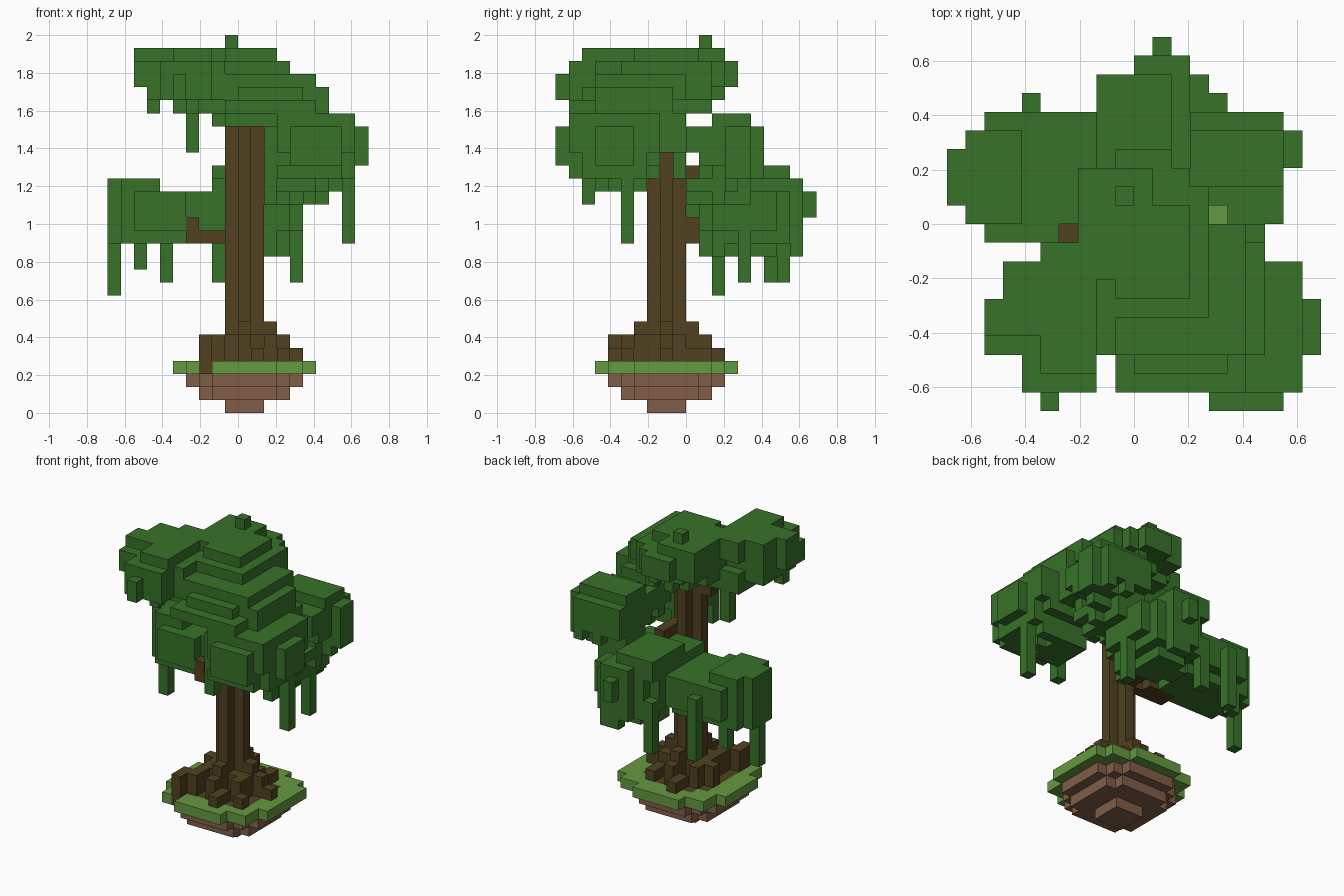
import bpy
import bmesh
import random
from mathutils import Vector

random.seed(4)
UNIT = 2 / 29          # edge of one block
HALF = 10              # blocks from the edge of the grid to its centre

cube = bpy.data.objects.get("Cube")
if cube:
    bpy.data.objects.remove(cube)


def material(name, colour):
    mat = bpy.data.materials.new(name)
    mat.use_nodes = True
    rgba = (*colour, 1)
    mat.diffuse_color = rgba
    mat.node_tree.nodes["Principled BSDF"].inputs["Base Color"].default_value = rgba
    return mat


leaf = material("leaf green", (0.039, 0.168, 0.022))
grass = material("grass green", (0.13, 0.32, 0.052))
bark = material("bark brown", (0.082, 0.053, 0.014))
soil = material("soil brown", (0.22, 0.112, 0.064))


def fill(boxes):
    """All block cells inside boxes given as x, y and z ranges."""
    return {(x, y, z)
            for x0, x1, y0, y1, z0, z1 in boxes
            for x in range(x0, x1)
            for y in range(y0, y1)
            for z in range(z0, z1)}


def disc(x0, x1, y0, y1, z):
    """One layer of cells in a square with rounded corners."""
    cx, cy = (x0 + x1 - 1) / 2, (y0 + y1 - 1) / 2
    rx, ry = (x1 - x0) / 2, (y1 - y0) / 2
    return {(x, y, z)
            for x in range(x0, x1) for y in range(y0, y1)
            if abs((x - cx) / rx) ** 2.4 + abs((y - cy) / ry) ** 2.4 < 1}


def build(name, cells, mat, solid):
    """Make one mesh from the faces of cells that are not against the solid."""
    bm = bmesh.new()
    corners = {}

    def vertex(point):
        key = tuple(round(c) for c in point)
        if key not in corners:
            x, y, z = key
            corners[key] = bm.verts.new(((x - HALF) * UNIT, (y - HALF) * UNIT, z * UNIT))
        return corners[key]

    for cell in sorted(cells):
        for axis in range(3):
            for side in (0, 1):
                step = [0, 0, 0]
                step[axis] = 2 * side - 1
                if tuple(c + s for c, s in zip(cell, step)) in solid:
                    continue
                u, v, base = Vector(), Vector(), Vector(cell)
                u[(axis + 1) % 3] = 1
                v[(axis + 2) % 3] = 1
                base[axis] += side
                loop = [base, base + u, base + u + v, base + v]
                if not side:
                    loop.reverse()
                bm.faces.new([vertex(p) for p in loop])
    mesh = bpy.data.meshes.new(name)
    bm.to_mesh(mesh)
    bm.free()
    mesh.materials.append(mat)
    obj = bpy.data.objects.new(name, mesh)
    bpy.context.collection.objects.link(obj)


def roughen(cells):
    """Hang single blocks below the ledges of a leaf mass."""
    low = min(z for x, y, z in cells)
    return cells | {(x, y, z - 1) for x, y, z in sorted(cells)
                    if z > low and (x, y, z - 1) not in cells and random.random() < 0.1}


def vines(strands, top):
    return fill([(x, x + 1, y, y + 1, z, top) for x, y, z in strands])


# Trunk with a cross-shaped section, spreading roots and branches
trunk = fill([(9, 12, 8, 9, 4, 23), (10, 11, 7, 10, 4, 23)])
roots = disc(7, 14, 5, 12, 3) | fill([
    (9, 13, 8, 9, 4, 7), (10, 11, 6, 11, 4, 7), (10, 11, 5, 12, 4, 6),
    (9, 10, 11, 13, 4, 5), (13, 14, 8, 9, 4, 6), (14, 15, 8, 9, 4, 5),
    (8, 13, 7, 10, 4, 6), (7, 8, 9, 10, 4, 6), (8, 9, 5, 7, 4, 6),
    (12, 13, 6, 7, 4, 6), (13, 14, 5, 6, 4, 5), (12, 13, 10, 12, 4, 5),
    (8, 9, 10, 11, 4, 6), (7, 8, 4, 6, 3, 6), (11, 12, 4, 6, 4, 5)])
branches = fill([
    (6, 10, 9, 10, 13, 14), (6, 7, 9, 10, 14, 15), (6, 9, 10, 11, 13, 14),
    (11, 12, 9, 12, 18, 19), (8, 10, 8, 9, 22, 23), (10, 11, 10, 12, 13, 15)])
wood = trunk | roots | branches

# Floating island: stepped soil under a grass sheet that the roots cut through
island = disc(9, 12, 7, 10, 0) | disc(7, 14, 5, 12, 1) | disc(6, 15, 4, 13, 2)
turf = disc(5, 16, 3, 14, 3) | fill([(15, 16, 9, 12, 3, 4)])

# Crown: a high plateau and a side lobe over a lower shelf
crown = fill([
    (2, 9, 3, 6, 25, 27), (2, 8, 4, 6, 27, 28), (3, 8, 5, 8, 25, 28),
    (5, 8, 2, 9, 26, 28), (4, 8, 1, 8, 24, 27), (3, 10, 3, 8, 24, 26),
    (5, 12, 4, 9, 23, 25), (7, 13, 9, 11, 24, 28), (7, 11, 11, 13, 25, 28),
    (8, 13, 7, 9, 24, 28), (9, 13, 6, 7, 26, 28), (7, 13, 6, 13, 25, 27),
    (9, 12, 12, 14, 25, 27), (9, 14, 5, 12, 24, 27), (9, 13, 4, 11, 23, 26),
    (9, 16, 3, 10, 24, 26), (9, 17, 3, 9, 23, 25)])
shelf = fill([
    (9, 16, 1, 7, 23, 24), (10, 15, 2, 4, 23, 25), (9, 15, 3, 9, 22, 24)])
crown_tips = fill([(9, 10, 11, 12, 28, 29), (5, 6, 0, 1, 24, 26)])

# Front leaf mass on the left side
front = fill([
    (13, 19, 1, 8, 20, 23), (14, 18, 0, 2, 19, 22), (12, 20, 3, 6, 19, 22),
    (12, 18, 2, 8, 19, 22), (14, 19, 2, 7, 18, 20), (13, 18, 1, 6, 18, 19),
    (13, 16, 3, 7, 17, 19), (13, 17, 7, 10, 20, 23), (13, 16, 9, 10, 19, 20)])

# Side leaf mass, with a small gap open to the ground
side = fill([
    (13, 18, 12, 15, 20, 23), (14, 19, 13, 15, 18, 22), (13, 18, 11, 16, 19, 22),
    (13, 18, 10, 12, 20, 22), (13, 17, 10, 14, 17, 18), (13, 17, 12, 15, 18, 19),
    (13, 16, 10, 15, 16, 18)])
gap = fill([(14, 15, 10, 11, 4, 24)])

# Back leaf mass
back = fill([
    (8, 14, 11, 17, 14, 17), (8, 13, 10, 16, 16, 18), (10, 13, 16, 19, 13, 18),
    (11, 12, 18, 20, 15, 17), (8, 15, 12, 17, 14, 17), (9, 14, 12, 18, 13, 17),
    (8, 12, 13, 18, 17, 19), (10, 13, 13, 17, 12, 14)])

# Low leaf mass on the right side
low = fill([
    (0, 4, 11, 14, 13, 18), (1, 8, 10, 15, 13, 17), (2, 6, 9, 16, 14, 17),
    (6, 9, 10, 16, 14, 17), (1, 4, 10, 15, 17, 18)])

# Each part keeps the cells that no earlier part has taken
parts = [
    ("trunk", wood, bark),
    ("island_soil", island, soil),
    ("island_grass", turf, grass),
    ("crown_leaves", roughen(crown | shelf) | crown_tips | vines([(6, 8, 20)], 24), leaf),
    ("front_leaves", roughen(front)
     | vines([(18, 5, 13), (12, 2, 16), (16, 4, 17)], 20), leaf),
    ("side_leaves", roughen(side) - gap, leaf),
    ("back_leaves", roughen(back)
     | vines([(8, 17, 10), (14, 14, 10), (12, 18, 12), (12, 11, 12)], 15), leaf),
    ("low_leaves", roughen(low)
     | vines([(0, 12, 9), (2, 14, 11), (4, 16, 10)], 16), leaf),
]
solid = set().union(*(cells for name, cells, mat in parts))
taken = set()
for name, cells, mat in parts:
    build(name, cells - taken, mat, solid)
    taken |= cells
